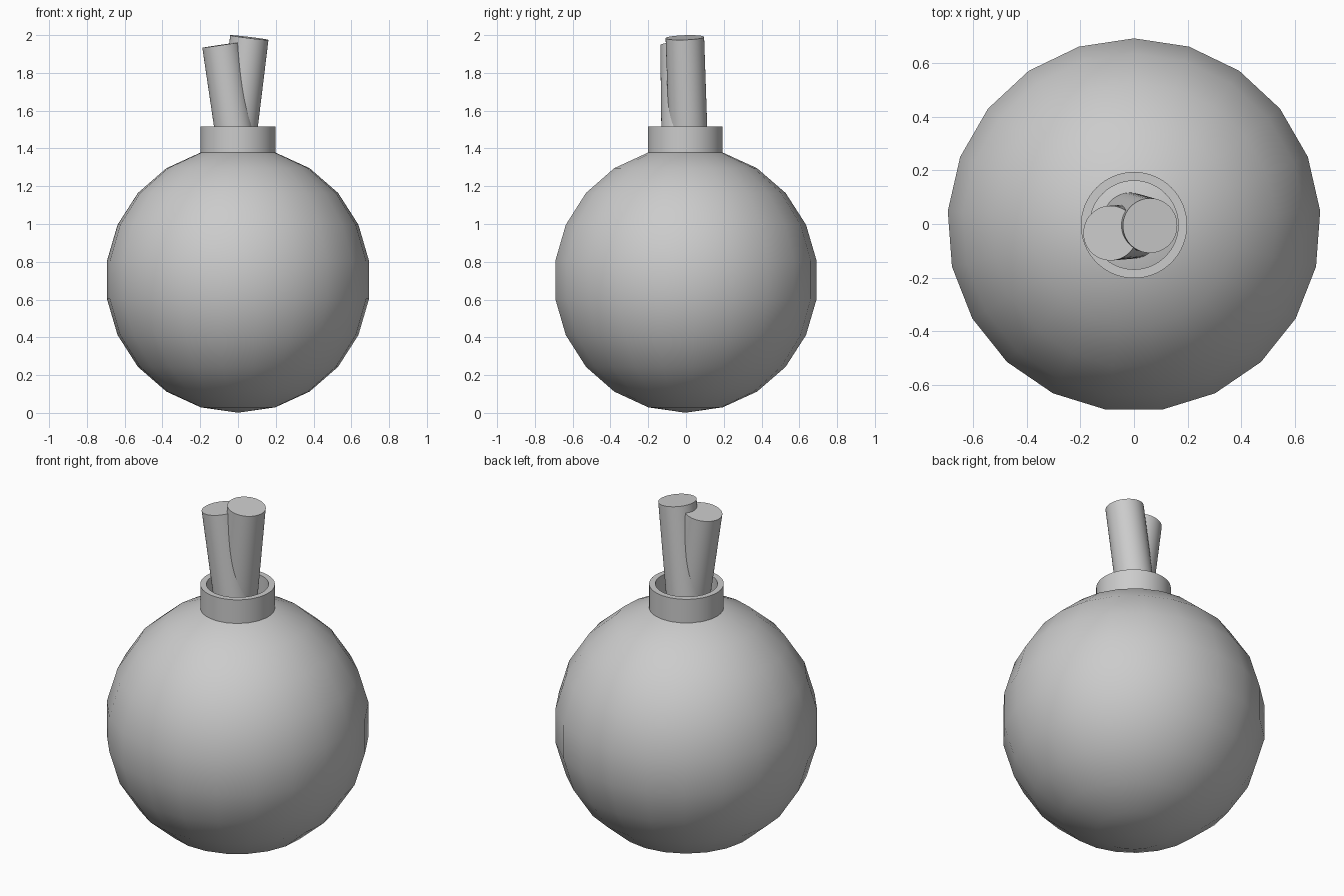
import bpy, bmesh, math
from mathutils import Vector

if "Cube" in bpy.data.objects:
    bpy.data.objects.remove(bpy.data.objects["Cube"])

CY = -0.004  # shared centre line in y


def smooth(obj):
    bpy.ops.object.select_all(action='DESELECT')
    obj.select_set(True)
    bpy.context.view_layer.objects.active = obj
    bpy.ops.object.shade_smooth_by_angle(angle=math.radians(35))


def stick(name, base, top, radius):
    base, top = Vector(base), Vector(top)
    axis = top - base
    bpy.ops.mesh.primitive_cylinder_add(vertices=64, radius=radius, depth=axis.length,
                                        location=(base + top) / 2)
    obj = bpy.context.object
    obj.name = name
    obj.rotation_euler = axis.to_track_quat('Z', 'Y').to_euler()
    smooth(obj)
    return obj


def lathe(name, profile, steps=64):
    bm = bmesh.new()
    verts = [bm.verts.new((r, 0, z)) for r, z in profile]
    edges = [bm.edges.new((verts[i], verts[(i + 1) % len(verts)])) for i in range(len(verts))]
    bmesh.ops.spin(bm, geom=verts + edges, cent=(0, 0, 0), axis=(0, 0, 1),
                   angle=math.tau, steps=steps)
    bmesh.ops.remove_doubles(bm, verts=bm.verts, dist=1e-4)
    bmesh.ops.recalc_face_normals(bm, faces=bm.faces)
    mesh = bpy.data.meshes.new(name)
    bm.to_mesh(mesh)
    bm.free()
    obj = bpy.data.objects.new(name, mesh)
    bpy.context.collection.objects.link(obj)
    obj.location.y = CY
    smooth(obj)
    return obj


# Round body: coarse sphere with smooth shading
bpy.ops.mesh.primitive_uv_sphere_add(segments=21, ring_count=11, radius=0.703,
                                     location=(0, CY, 0.704))
body = bpy.context.object
body.name = "body"
bpy.ops.object.shade_smooth()

# Open collar on top of the body
lathe("collar", [(0.198, 1.375), (0.198, 1.516), (0.165, 1.516), (0.165, 1.375)])

# Two leaning, crossing fuse sticks
stick("left_fuse", (-0.004, -0.027, 1.38), (-0.088, -0.034, 1.948), 0.102)
stick("right_fuse", (-0.014, 0.015, 1.38), (0.060, -0.006, 1.987), 0.102)
